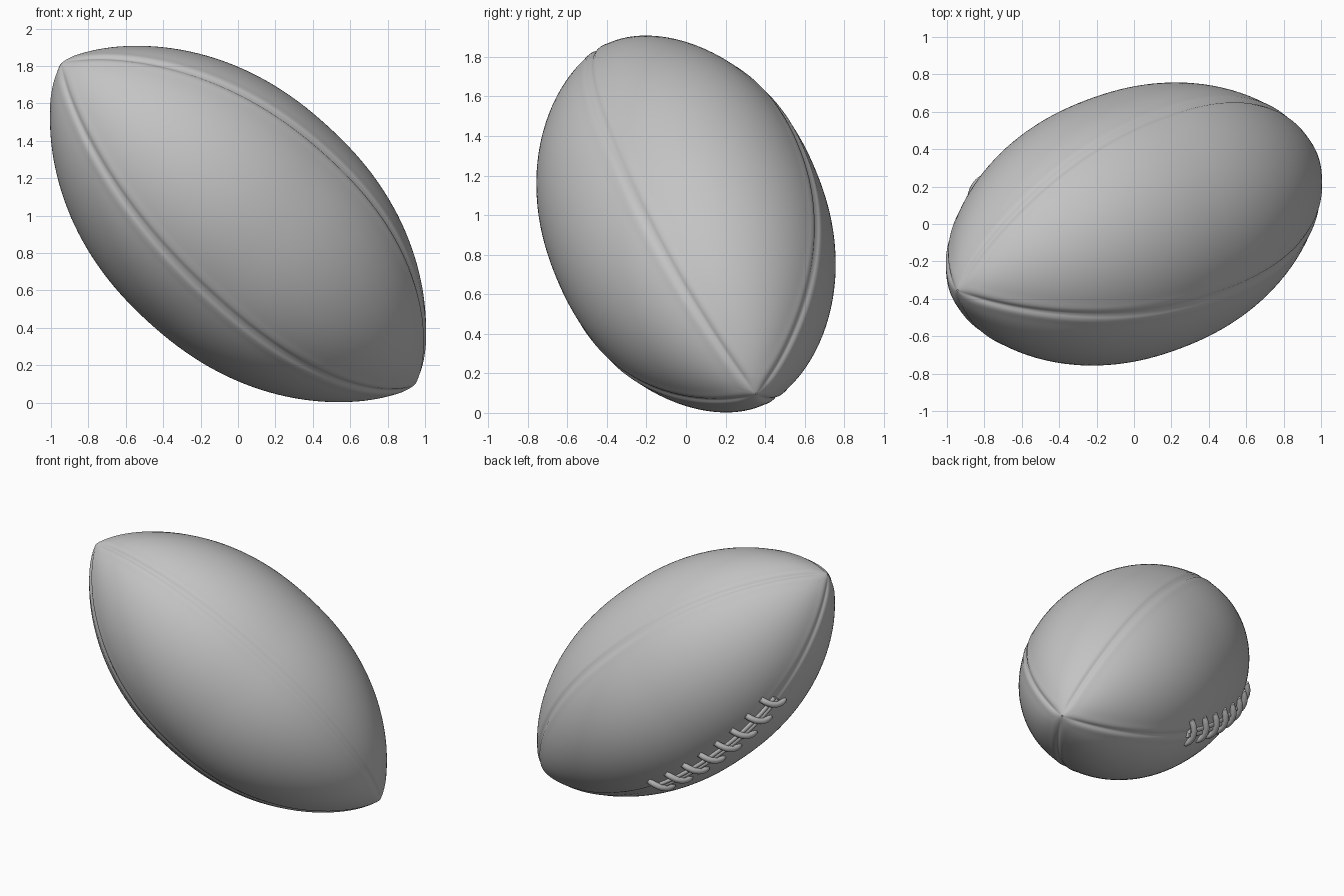
import bpy, bmesh, math
from mathutils import Vector, Matrix

old = bpy.data.objects.get("Cube")
if old:
    bpy.data.objects.remove(old, do_unlink=True)

# Single plain grey
grey = bpy.data.materials.new("grey")
grey.use_nodes = True
COLOUR = (0.55, 0.55, 0.55, 1)
grey.diffuse_color = COLOUR
grey.node_tree.nodes["Principled BSDF"].inputs["Base Color"].default_value = COLOUR

# Tilted frame: local z is the long axis, local x points at the laced seam
axis = Vector((0.713, 0.268, -0.648)).normalized()
lace_dir = Vector((-0.672, 0.516, -0.526))
lace_dir = (lace_dir - axis * lace_dir.dot(axis)).normalized()
side = axis.cross(lace_dir)
FRAME = Matrix.Translation((0, 0, 0.955)) @ Matrix((lace_dir, side, axis)).transposed().to_4x4()

HALF, RADIUS = 1.325, 0.71
QUARTER = math.pi / 2


def radius(t):
    return RADIUS * max(0.0, 1 - abs(t / HALF) ** 2.2) ** 0.75


def skin(t, angle, lift=0.0):
    r = radius(t) + lift
    return Vector((r * math.cos(angle), r * math.sin(angle), t))


def finish(obj, sharp):
    obj.data.materials.append(grey)
    bpy.ops.object.select_all(action="DESELECT")
    obj.select_set(True)
    bpy.context.view_layer.objects.active = obj
    if obj.type == "CURVE":
        bpy.ops.object.convert(target="MESH")
    bpy.ops.object.shade_smooth_by_angle(angle=math.radians(sharp))


# Body: four leather panels with pressed seams between them
def build_ball(segments=192, rings=80):
    bm = bmesh.new()
    loops = []
    for i in range(1, rings):
        t = -HALF * math.cos(math.pi * i / rings)
        loop = []
        for j in range(segments):
            a = 2 * math.pi * j / segments
            off = (a + QUARTER / 2) % QUARTER - QUARTER / 2
            width = off * max(radius(t), 0.05)
            groove = -0.012 * math.exp(-(width / 0.016) ** 2)
            lip = 0.004 * math.exp(-((abs(width) - 0.035) / 0.025) ** 2)
            fade = min(1, radius(t) / 0.1)
            loop.append(bm.verts.new(skin(t, a, (groove + lip) * fade)))
        loops.append(loop)
    for lo, hi in zip(loops, loops[1:]):
        for j in range(segments):
            k = (j + 1) % segments
            bm.faces.new((lo[j], lo[k], hi[k], hi[j]))
    # Slightly dimpled tips where the panels meet
    for loop, end in ((loops[0], -1), (loops[-1], 1)):
        tip = bm.verts.new((0, 0, end * (HALF - 0.012)))
        for j in range(segments):
            bm.faces.new((loop[j], loop[(j + 1) % segments], tip))
    bmesh.ops.recalc_face_normals(bm, faces=bm.faces)
    mesh = bpy.data.meshes.new("ball_body")
    bm.to_mesh(mesh)
    bm.free()
    obj = bpy.data.objects.new("ball_body", mesh)
    bpy.context.collection.objects.link(obj)
    obj.matrix_world = FRAME
    finish(obj, 60)


# Rounded cord through a list of points
def cord(name, points, thickness):
    curve = bpy.data.curves.new(name, "CURVE")
    curve.dimensions = "3D"
    curve.bevel_depth = thickness
    curve.bevel_resolution = 3
    curve.use_fill_caps = True
    curve.resolution_u = 6
    spline = curve.splines.new("BEZIER")
    spline.bezier_points.add(len(points) - 1)
    for bp, p in zip(spline.bezier_points, points):
        bp.co = p
        bp.handle_left_type = bp.handle_right_type = "AUTO"
    obj = bpy.data.objects.new(name, curve)
    bpy.context.collection.objects.link(obj)
    obj.matrix_world = FRAME
    finish(obj, 50)


build_ball()

# Laces: slanted cross bars over a cord that follows the seam
START, END, BARS = -0.6, 0.46, 8
for i in range(BARS):
    t = START + (END - START) * i / (BARS - 1)
    bar = [skin(t + 0.03 * s, 0.1 * s / radius(t), 0.03 - 0.035 * s * s)
           for s in (-1, -0.6, 0, 0.6, 1)]
    cord(f"lace_bar_{i + 1}", bar, 0.022)

for label, a in (("left", -0.025), ("right", 0.025)):
    path = [skin(START - 0.03 + (END - START + 0.06) * i / 12, a, 0.004) for i in range(13)]
    cord(f"lace_cord_{label}", path, 0.017)
